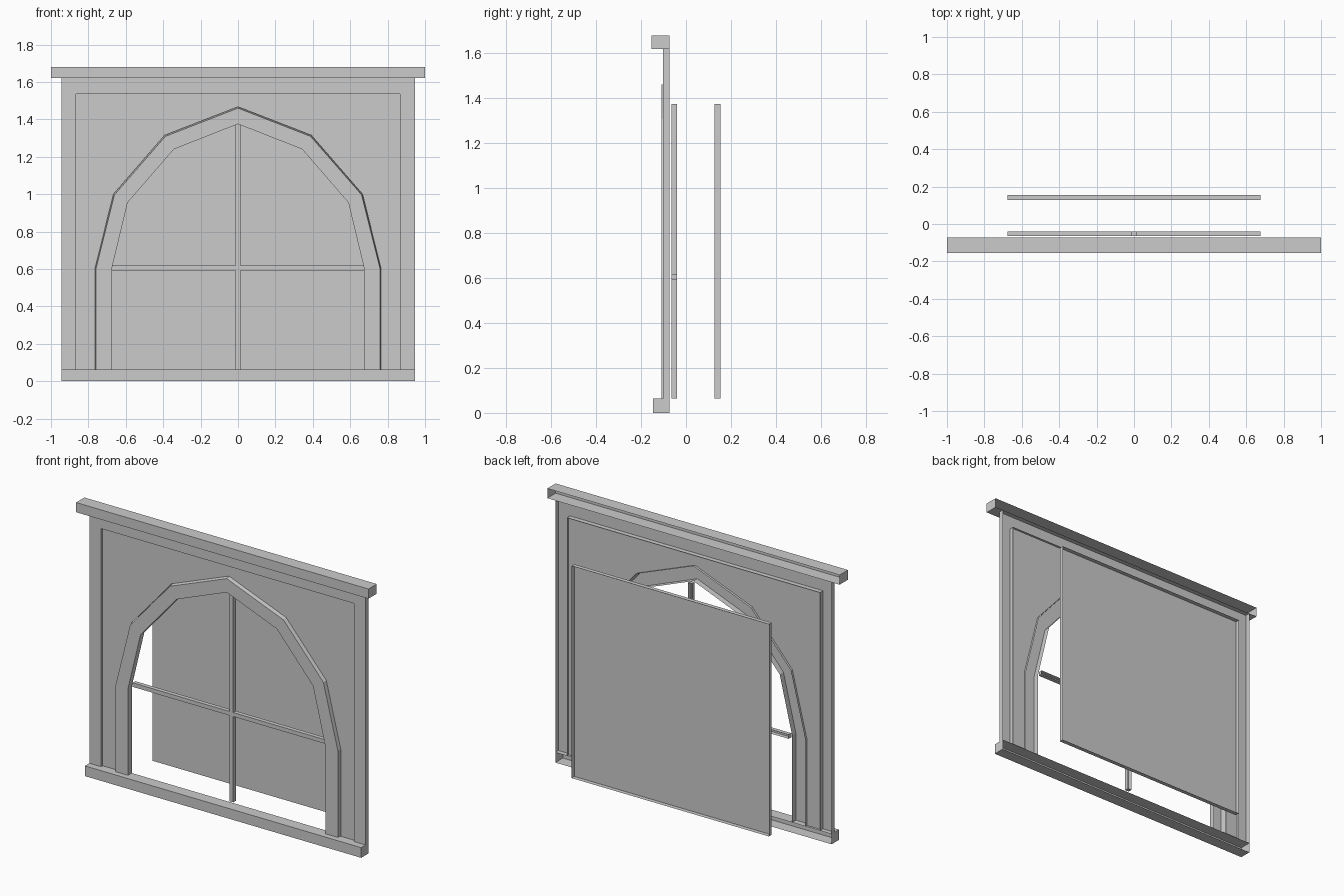
import bpy, bmesh

if "Cube" in bpy.data.objects:
    bpy.data.objects.remove(bpy.data.objects["Cube"])

grey = bpy.data.materials.new("plain_grey")
grey.diffuse_color = (0.6, 0.6, 0.6, 1)
grey.use_nodes = True
grey.node_tree.nodes["Principled BSDF"].inputs["Base Color"].default_value = grey.diffuse_color


def shell(name, outline, front, back, front_outline=None):
    """Open-backed pressing: a front face in the XZ plane with walls running back."""
    bm = bmesh.new()
    f = [bm.verts.new((x, front, z)) for x, z in (front_outline or outline)]
    b = [bm.verts.new((x, back, z)) for x, z in outline]
    bm.faces.new(f)
    n = len(f)
    for i in range(n):
        j = (i + 1) % n
        bm.faces.new((f[j], f[i], b[i], b[j]))
    bm.normal_update()
    # make the front face point towards -y, walls follow
    if bm.faces[:][0].normal.y > 0:
        bmesh.ops.reverse_faces(bm, faces=bm.faces[:])
    mesh = bpy.data.meshes.new(name)
    bm.to_mesh(mesh)
    bm.free()
    mesh.materials.append(grey)
    obj = bpy.data.objects.new(name, mesh)
    bpy.context.collection.objects.link(obj)
    return obj


def rect(half, z0, z1):
    return [(-half, z0), (half, z0), (half, z1), (-half, z1)]


def mirrored(right_side):
    """Right side from foot to crown, completed with its mirror image."""
    return right_side + [(-x, z) for x, z in reversed(right_side) if x > 0]


SILL, BACK = 0.063, -0.073
outer = mirrored([(0.765, SILL), (0.765, 0.60), (0.666, 1.0), (0.392, 1.315), (0, 1.467)])
outer_front = mirrored([(0.760, SILL), (0.760, 0.60), (0.661, 0.996), (0.388, 1.309), (0, 1.460)])
inner = mirrored([(0.675, SILL), (0.675, 0.60), (0.590, 0.955), (0.343, 1.24), (0, 1.375)])
jamb = mirrored([(0.865, SILL), (0.865, 1.535)])
border = mirrored([(0.945, SILL), (0.945, 1.62)])

# header and sill
shell("header", rect(1.0, 1.62, 1.68), -0.154, BACK)
shell("sill", rect(0.945, 0, SILL), -0.146, BACK)

# outer frame, recessed wall panel and arch trim
shell("outer_frame", border + jamb[::-1], -0.103, BACK)
shell("wall_panel", jamb + outer[::-1], -0.088, -0.078)
shell("arch_trim", outer + inner[::-1], -0.110, BACK, outer_front + inner[::-1])

# window bars
shell("upright_bar", rect(0.013, SILL, 1.375), -0.065, -0.039)
shell("cross_bar", rect(0.675, 0.593, 0.618), -0.065, -0.039)

# board standing behind the opening
shell("back_board", rect(0.675, SILL, 1.375), 0.127, 0.154)
